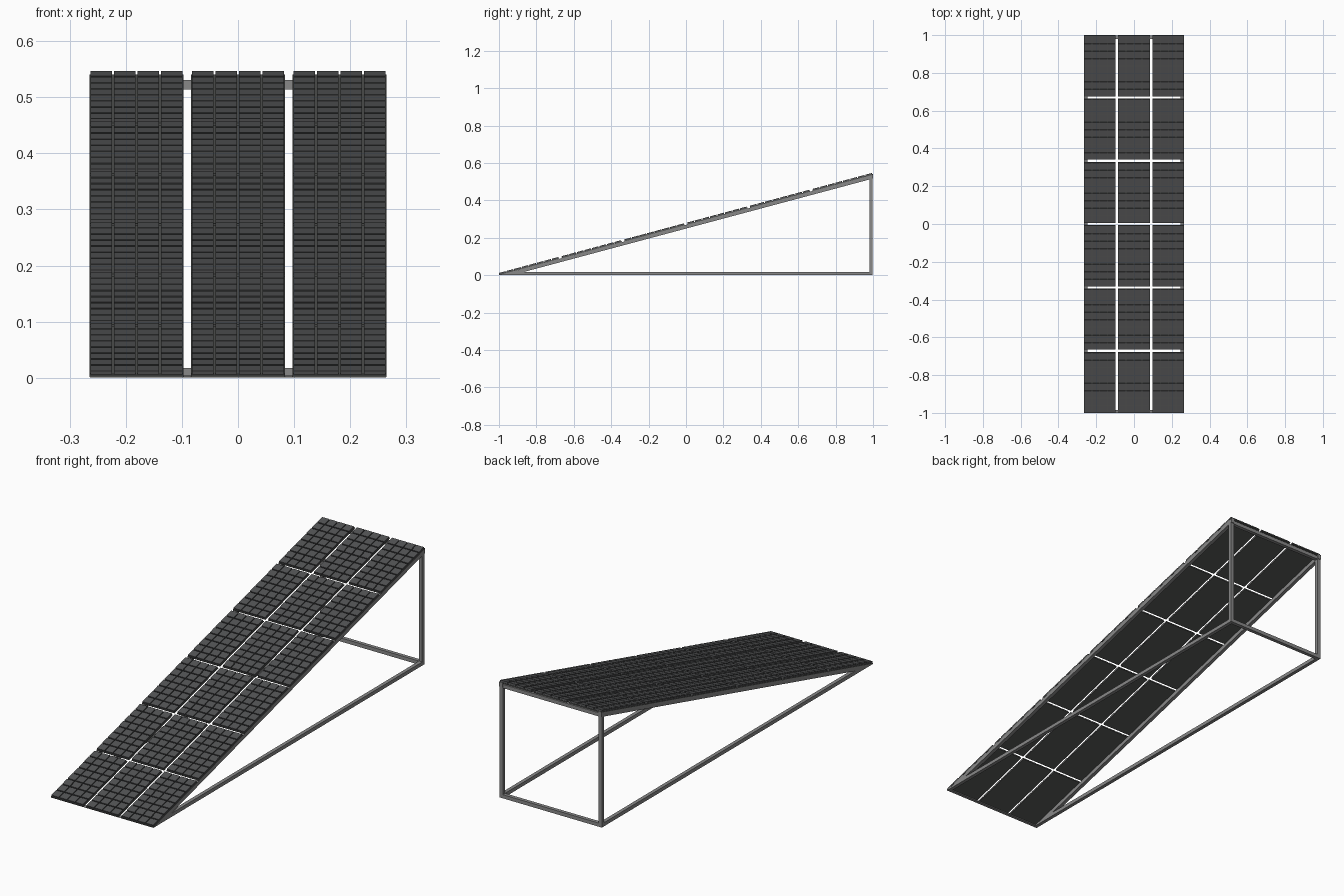
import bpy, bmesh
from math import radians, tan
from mathutils import Matrix, Vector

if "Cube" in bpy.data.objects:
    bpy.data.objects.remove(bpy.data.objects["Cube"])

TILT = radians(15)
T = tan(TILT)


def material(name, c):
    m = bpy.data.materials.new(name)
    m.diffuse_color = (*c, 1)
    m.use_nodes = True
    m.node_tree.nodes["Principled BSDF"].inputs["Base Color"].default_value = m.diffuse_color
    return m


DARK = material("dark_cell", (0.085, 0.087, 0.09))
BACK = material("dark_backing", (0.09, 0.093, 0.09))
METAL = material("grey_metal", (0.25, 0.25, 0.25))


def finish(name, bm, mat):
    bmesh.ops.recalc_face_normals(bm, faces=bm.faces[:])
    me = bpy.data.meshes.new(name)
    bm.to_mesh(me)
    bm.free()
    me.materials.append(mat)
    ob = bpy.data.objects.new(name, me)
    bpy.context.collection.objects.link(ob)
    return ob


def add_box(bm, c, s):
    bmesh.ops.create_cube(bm, size=1, matrix=Matrix.Translation(c) @ Matrix.Diagonal((*s, 1)))


def box(name, c, s, mat):
    bm = bmesh.new()
    add_box(bm, c, s)
    return finish(name, bm, mat)


def extruded(name, yz, x0, x1, mat):
    bm = bmesh.new()
    f = bm.faces.new([bm.verts.new((x0, y, z)) for y, z in yz])
    r = bmesh.ops.extrude_face_region(bm, geom=[f])
    bmesh.ops.translate(bm, verts=[v for v in r["geom"] if isinstance(v, bmesh.types.BMVert)],
                        vec=(x1 - x0, 0, 0))
    return finish(name, bm, mat)


# Panels: 3 columns by 6 rows, each with 4 by 8 raised cells
PW, PL, GAP = 0.1675, 0.334, 0.0132
CX, CY = PW / 4, PL / 8
slope = Matrix.Translation((0, 0, 0.269)) @ Matrix.Rotation(TILT, 4, 'X')
for col in range(3):
    for row in range(6):
        x = (col - 1) * (PW + GAP)
        y = (row - 2.5) * (PL + GAP)
        plate = box(f"panel_back_{col}_{row}", (x, y, 0.002), (PW, PL, 0.004), BACK)
        bm = bmesh.new()
        for i in range(4):
            for j in range(8):
                add_box(bm, (x + (i - 1.5) * CX, y + (j - 3.5) * CY, 0.0075),
                        (CX - 0.004, CY - 0.005, 0.007))
        cells = finish(f"panel_cells_{col}_{row}", bm, DARK)
        plate.matrix_world = slope
        cells.matrix_world = slope

# Support frame: sloped rails, ground rails, posts and cross bars
W, H, B = 0.264, 0.535, 0.017
for side, s in (("left", -1), ("right", 1)):
    a, b = s * W, s * (W - B)
    foot = -1 + (B + 0.001) / T
    extruded(f"{side}_sloped_rail",
             [(-1, 0), (foot, 0), (1, H - B - 0.001), (1, H + 0.002), (-1, 0.001)], a, b, METAL)
    box(f"{side}_ground_rail", (s * (W - B / 2), 0.02, B / 2), (B, 1.95, B), METAL)
    box(f"{side}_post", (s * (W - B / 2), 1 - B / 2 - 0.003, H / 2 - 0.003), (B, B, H - 0.006), METAL)
box("back_ground_bar", (0, 1 - B / 2 - 0.003, B / 2), (2 * W, B, B), METAL)
box("back_top_bar", (0, 1 - B / 2 - 0.003, H - B / 2 - 0.004), (2 * W, B, B), METAL)
extruded("front_bar", [(-1, 0), (-0.985, 0), (-0.985, 0.004), (-1, 0.001)], -W, W, METAL)
